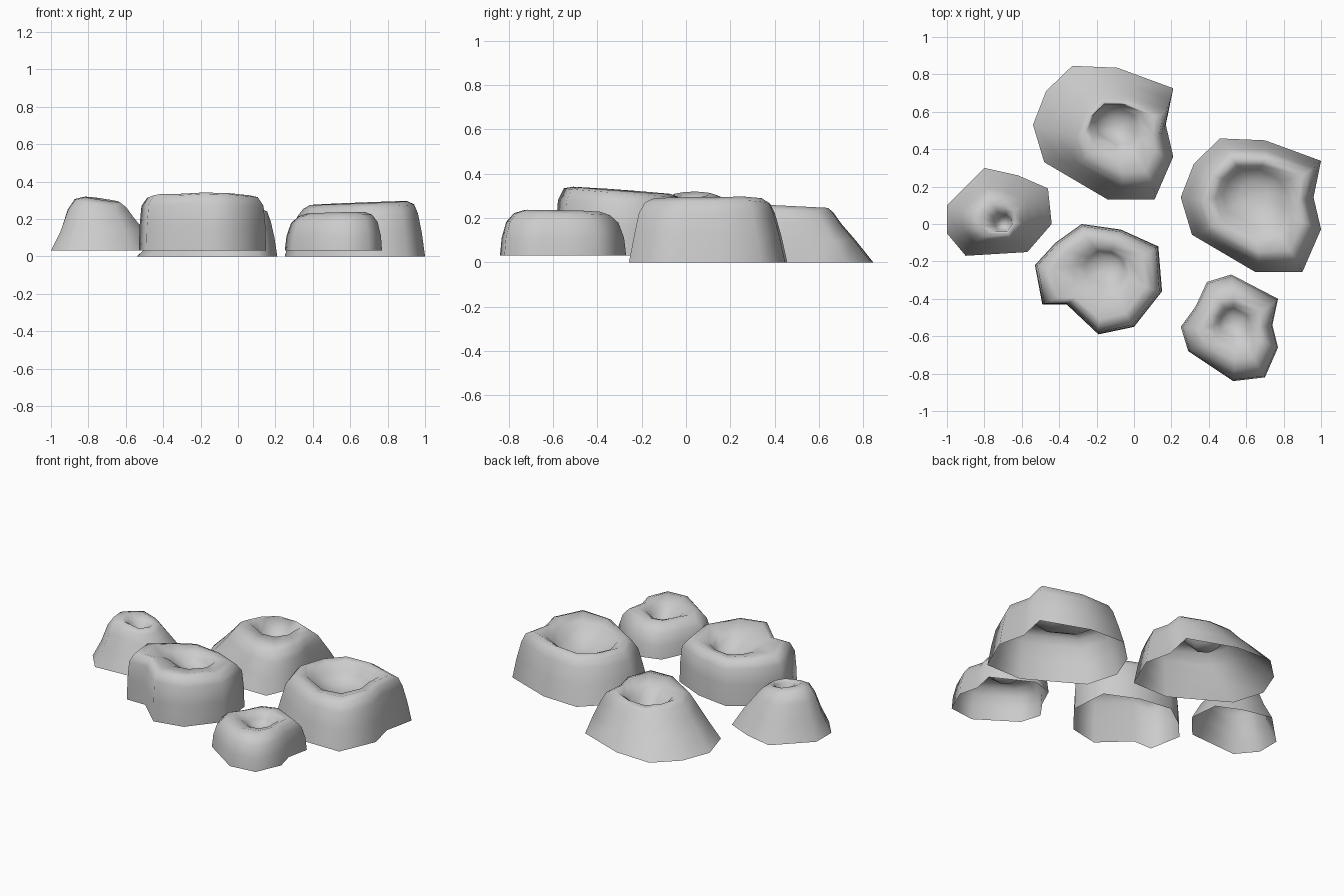
import bpy, bmesh, math

def barnacle(name, outline, rings, tilt):
    """Loft an open-bottomed shell; each ring is (z, scale, centre x, centre y, roundness, tilt weight)."""
    xs, ys = zip(*outline)
    ox, oy = (min(xs) + max(xs)) / 2, (min(ys) + max(ys)) / 2
    rad = sum(math.hypot(x - ox, y - oy) for x, y in outline) / len(outline)
    bm = bmesh.new()
    loops = []
    for z, s, cx, cy, rnd, w in rings:
        loop = []
        for x, y in outline:
            dx, dy = x - ox, y - oy
            d = math.hypot(dx, dy)
            k = s * ((1 - rnd) + rnd * rad / d)
            px, py = dx * k, dy * k
            loop.append(bm.verts.new((cx + px, cy + py, z + w * (tilt[0] * px + tilt[1] * py))))
        loops.append(loop)
    n = len(outline)
    for a, b in zip(loops, loops[1:]):
        for i in range(n):
            j = (i + 1) % n
            bm.faces.new((a[j], a[i], b[i], b[j]))
    # crater floor
    z, s, cx, cy = rings[-1][:4]
    tip = bm.verts.new((cx, cy, z - 0.01))
    for i in range(n):
        bm.faces.new((loops[-1][(i + 1) % n], loops[-1][i], tip))
    me = bpy.data.meshes.new(name)
    bm.to_mesh(me)
    bm.free()
    ob = bpy.data.objects.new(name, me)
    bpy.context.collection.objects.link(ob)
    for p in me.polygons:
        p.use_smooth = True

# shared base outline of the two large shells
big = [(-.33, .845), (-.09, .835), (.21, .725), (.17, .53), (.21, .36),
       (.11, .13), (-.14, .13), (-.48, .33), (-.54, .53), (-.47, .71)]

# back shell: flared towards the back left
barnacle("back_barnacle", big, [
    (0, 1, -.165, .488, 0, 0), (.10, .84, -.12, .465, 0, 0), (.18, .71, -.09, .448, 0, .5),
    (.235, .62, -.075, .445, .1, 1), (.255, .51, -.075, .46, .2, 1), (.245, .37, -.10, .51, .4, 1),
    (.18, .27, -.10, .525, .6, .5), (.14, .15, -.10, .52, .8, 0)], (0, -.05))

# right shell: broad and full
barnacle("right_barnacle", [(x + .79, y - .388) for x, y in big], [
    (0, 1, .625, .10, 0, 0), (.12, .93, .635, .098, 0, 0), (.22, .86, .64, .095, 0, .5),
    (.265, .79, .645, .098, 0, 1), (.285, .69, .645, .10, .1, 1), (.265, .54, .64, .12, .3, 1),
    (.21, .42, .635, .14, .5, .5), (.17, .22, .64, .15, .8, 0)], (.04, .01))

# left shell: small cone with a narrow mouth
barnacle("left_barnacle", [(-.8, .3), (-.62, .26), (-.46, .19), (-.44, 0), (-.57, -.15),
                           (-.9, -.17), (-1, -.05), (-1, .1), (-.92, .18)], [
    (.03, 1, -.72, .065, 0, 0), (.14, .79, -.725, .055, 0, 0), (.23, .63, -.735, .045, .1, .7),
    (.285, .5, -.735, .035, .3, 1), (.305, .34, -.725, .025, .5, 1), (.285, .22, -.71, .01, .8, 1),
    (.245, .17, -.70, .005, 1, .5), (.22, .1, -.70, 0, 1, 0)], (-.15, .05))

# front shell: upright drum
barnacle("front_barnacle", [(-.28, 0), (-.07, -.03), (.13, -.12), (.15, -.36), (0, -.55),
                            (-.19, -.59), (-.36, -.43), (-.49, -.43), (-.53, -.22), (-.42, -.1)], [
    (.03, 1, -.19, -.295, 0, 0), (.16, .99, -.19, -.295, 0, 0), (.27, .96, -.19, -.295, 0, .5),
    (.315, .87, -.19, -.295, 0, 1), (.325, .74, -.185, -.29, .1, 1), (.305, .46, -.175, -.26, .3, 1),
    (.265, .32, -.16, -.24, .5, .5), (.235, .2, -.15, -.23, .7, 0)], (-.01, -.075))

# front right shell: smallest, rounded
barnacle("front_right_barnacle", [(.52, -.27), (.77, -.4), (.74, -.54), (.77, -.66), (.7, -.82),
                                  (.53, -.84), (.29, -.68), (.25, -.55), (.33, -.44), (.39, -.31)], [
    (.03, 1, .51, -.555, 0, 0), (.11, .97, .512, -.556, 0, 0), (.18, .89, .515, -.558, 0, .5),
    (.217, .76, .52, -.56, 0, 1), (.232, .6, .525, -.56, .1, 1), (.213, .4, .53, -.545, .4, 1),
    (.18, .29, .53, -.53, .5, .5), (.155, .18, .53, -.53, .7, 0)], (.02, -.02))
